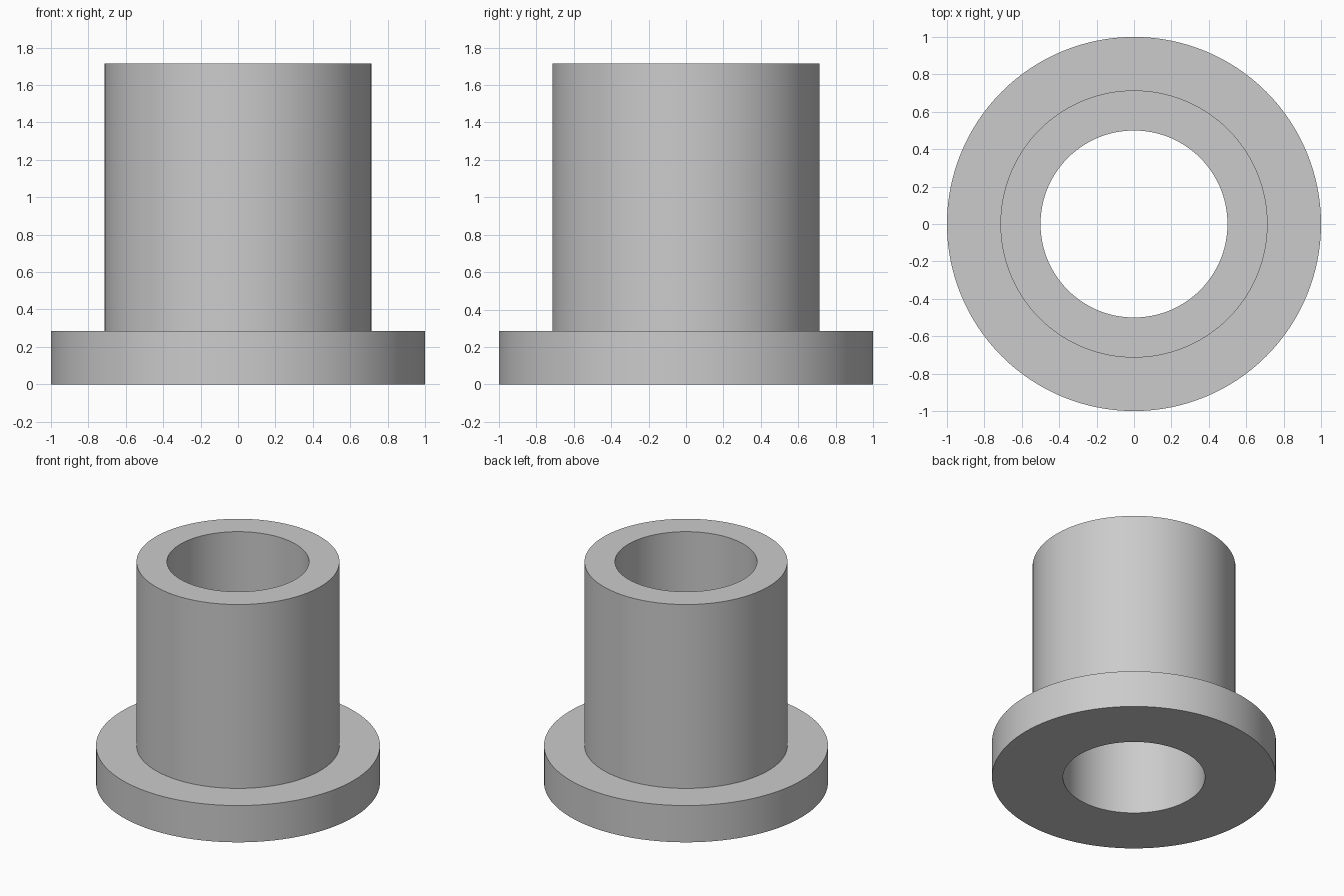
import bpy
import bmesh
import math
from mathutils import Vector

cube = bpy.data.objects.get("Cube")
if cube:
    bpy.data.objects.remove(cube, do_unlink=True)

SEGMENTS = 128
BORE, SLEEVE, FLANGE = 0.5, 5 / 7, 1.0
FLANGE_TOP, SLEEVE_TOP = 2 / 7, 12 / 7

# Plain grey material
grey = bpy.data.materials.new("light_grey")
grey.use_nodes = True
colour = (0.6, 0.6, 0.6, 1)
grey.diffuse_color = colour
grey.node_tree.nodes["Principled BSDF"].inputs["Base Color"].default_value = colour


def lathe(name, profile, material):
    """Revolve a closed (radius, height) profile around z."""
    bm = bmesh.new()
    rings = []
    for i in range(SEGMENTS):
        a = 2 * math.pi * i / SEGMENTS
        rings.append([bm.verts.new(Vector((r * math.cos(a), r * math.sin(a), z)))
                      for r, z in profile])
    n = len(profile)
    for i, ring in enumerate(rings):
        after = rings[(i + 1) % SEGMENTS]
        for j in range(n):
            k = (j + 1) % n
            bm.faces.new((ring[j], after[j], after[k], ring[k]))
    bmesh.ops.recalc_face_normals(bm, faces=bm.faces)
    mesh = bpy.data.meshes.new(name)
    bm.to_mesh(mesh)
    bm.free()
    mesh.materials.append(material)
    obj = bpy.data.objects.new(name, mesh)
    bpy.context.collection.objects.link(obj)
    bpy.ops.object.select_all(action="DESELECT")
    obj.select_set(True)
    bpy.context.view_layer.objects.active = obj
    bpy.ops.object.shade_smooth_by_angle(angle=math.radians(30))
    return obj


# Flanged sleeve with a straight through bore
lathe("flanged_bushing", [
    (BORE, 0), (FLANGE, 0), (FLANGE, FLANGE_TOP),
    (SLEEVE, FLANGE_TOP), (SLEEVE, SLEEVE_TOP), (BORE, SLEEVE_TOP),
], grey)
